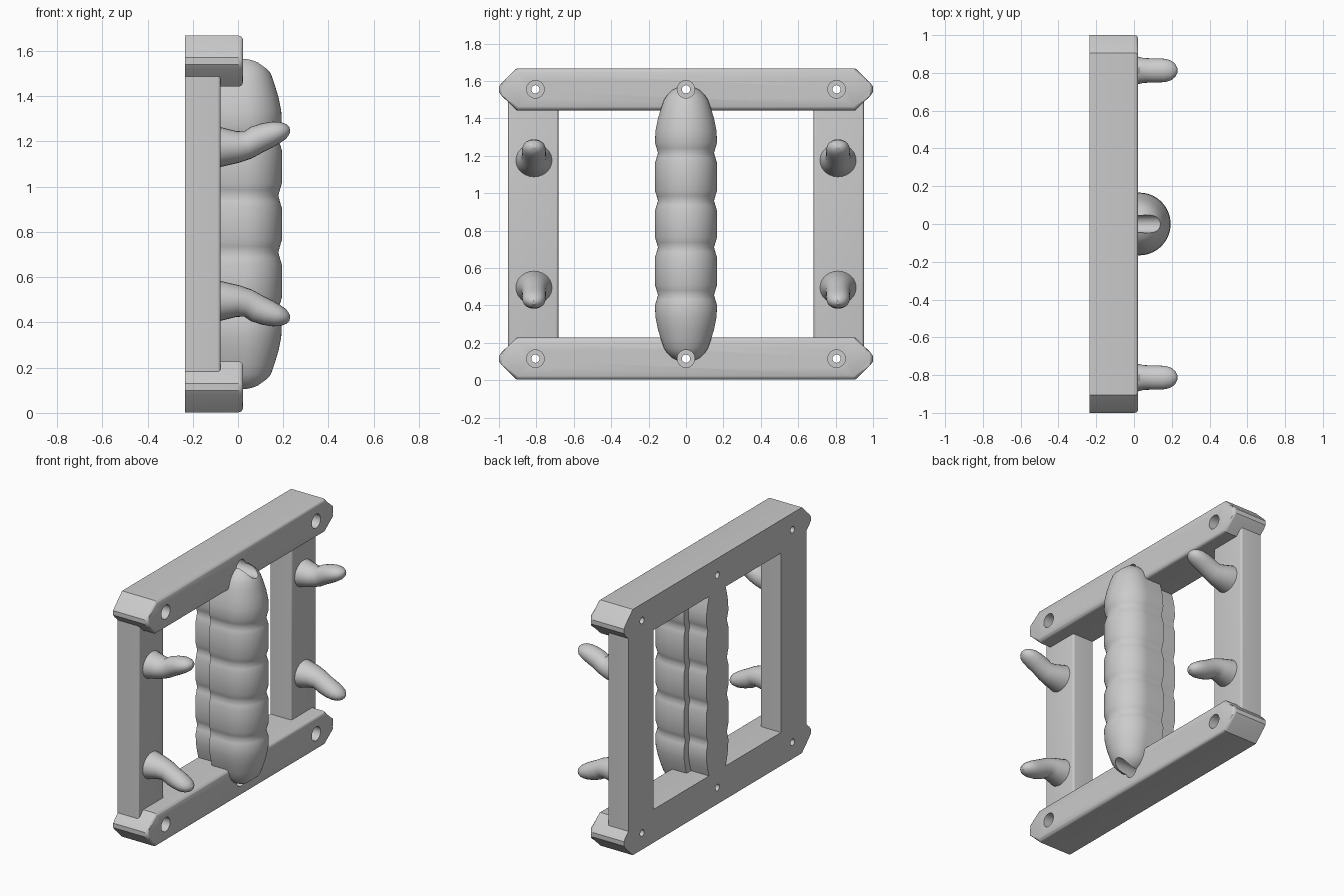
import bpy, bmesh, math
from mathutils import Vector

cube = bpy.data.objects.get("Cube")
if cube:
    bpy.data.objects.remove(cube, do_unlink=True)

grey = bpy.data.materials.new("mid_grey")
grey.use_nodes = True
grey.diffuse_color = (0.6, 0.6, 0.6, 1)
grey.node_tree.nodes["Principled BSDF"].inputs["Base Color"].default_value = (0.6, 0.6, 0.6, 1)

MID = 0.835      # mirror height
BACK = -0.235    # rear plane
ROW = 0.72       # bar centres above and below the mirror height
HOLE_Y = 0.805


def add_rings(bm, rings):
    """Skin a stack of equal-sized rings and cap both ends."""
    loops = [[bm.verts.new(p) for p in ring] for ring in rings]
    for a, b in zip(loops, loops[1:]):
        for i in range(len(a)):
            j = (i + 1) % len(a)
            bm.faces.new((a[i], a[j], b[j], b[i]))
    bm.faces.new(loops[0])
    bm.faces.new(loops[-1])


def finish(bm, name):
    bmesh.ops.recalc_face_normals(bm, faces=bm.faces)
    mesh = bpy.data.meshes.new(name)
    bm.to_mesh(mesh)
    bm.free()
    mesh.materials.append(grey)
    ob = bpy.data.objects.new(name, mesh)
    bpy.context.collection.objects.link(ob)
    return ob


def activate(ob):
    bpy.ops.object.select_all(action='DESELECT')
    ob.select_set(True)
    bpy.context.view_layer.objects.active = ob


def prism(name, outline, front, radius):
    """Extrude a (y, z) outline from the rear plane, rounding the front rim."""
    bm = bmesh.new()
    add_rings(bm, [[Vector((x, y, z)) for y, z in outline] for x in (BACK, front)])
    rim = [e for e in bm.edges if all(v.co.x > front - 0.001 for v in e.verts)]
    bmesh.ops.bevel(bm, geom=rim, offset=radius, segments=4, profile=0.5, affect='EDGES')
    return finish(bm, name)


def circle_x(x, y, z, r, n=32):
    return [Vector((x, y + r * math.cos(2 * math.pi * i / n),
                    z + r * math.sin(2 * math.pi * i / n))) for i in range(n)]


# Horizontal bars with pointed ends
bars = []
for side, label in ((1, "top_bar"), (-1, "bottom_bar")):
    c = MID + side * ROW
    half = [(0.905, -0.1125), (0.985, -0.035), (1, -0.015), (1, 0.015), (0.985, 0.035), (0.905, 0.1125)]
    outline = [(y, c + z) for y, z in half] + [(-y, c - z) for y, z in half]
    bars.append(prism(label, outline, 0.022, 0.02))

# Upright posts
posts = []
for side, label in ((1, "rear_post"), (-1, "front_post")):
    outline = [(side * y, MID + z) for y, z in ((0.682, -0.66), (0.952, -0.66), (0.952, 0.66), (0.682, 0.66))]
    posts.append(prism(label, outline, -0.077, 0.015))

# Ribbed grip: half profile of (height offset, radius), mirrored
half = [(0.07, 0.166), (0.1, 0.157), (0.125, 0.15), (0.15, 0.157), (0.18, 0.166),
        (0.325, 0.166), (0.355, 0.157), (0.38, 0.15), (0.405, 0.157), (0.435, 0.166),
        (0.5, 0.163), (0.56, 0.151), (0.62, 0.133), (0.665, 0.117), (0.69, 0.1),
        (0.715, 0.075), (0.73, 0.045)]
profile = [(-z, r) for z, r in reversed(half)] + half


def d_section(z, r, n=28):
    ring = [Vector((-0.1, r, z)), Vector((-0.1, -r, z))]
    for i in range(n + 1):
        a = -math.pi / 2 + math.pi * i / n
        ring.append(Vector((0.028 + r * math.cos(a), r * math.sin(a), z)))
    return ring


bm = bmesh.new()
add_rings(bm, [d_section(MID + z, r) for z, r in profile])
grip = finish(bm, "grip_front")

# Narrower ribbed core behind the grip
bm = bmesh.new()
add_rings(bm, [[Vector((x, s * (r - 0.048), MID + z)) for x, s in
                ((BACK, -1), (-0.09, -1), (-0.09, 1), (BACK, 1))]
               for z, r in profile if abs(z) < 0.65])
core = finish(bm, "grip_core")

# Counterbored screw holes through the bars and grip ends
bm = bmesh.new()
for z in (MID - ROW, MID + ROW):
    for y in (-HOLE_Y, 0, HOLE_Y):
        add_rings(bm, [circle_x(x, y, z, r) for x, r in
                       ((-0.3, 0.022), (-0.11, 0.022), (-0.11, 0.047), (0.4, 0.047))])
cutter = finish(bm, "hole_cutter")
cutter.hide_render = True
for ob in bars + [grip]:
    activate(ob)
    mod = ob.modifiers.new("holes", 'BOOLEAN')
    mod.operation = 'DIFFERENCE'
    mod.solver = 'EXACT'
    mod.object = cutter
    bpy.ops.object.modifier_apply(modifier=mod.name)
bpy.data.objects.remove(cutter, do_unlink=True)

# Curved hooks: (x, height offset, half width, half thickness, lean)
path = [(-0.1, 0.34, 0.1, 0.092, 0), (-0.077, 0.34, 0.097, 0.088, 0),
        (0.0, 0.341, 0.078, 0.07, 0.1), (0.045, 0.35, 0.067, 0.062, 0.3),
        (0.085, 0.374, 0.064, 0.062, 0.45), (0.13, 0.392, 0.064, 0.058, 0.4),
        (0.17, 0.405, 0.061, 0.05, 0.3), (0.2, 0.412, 0.05, 0.039, 0.25),
        (0.218, 0.416, 0.034, 0.026, 0.2), (0.229, 0.418, 0.012, 0.01, 0.2)]
hooks = []
for up, v in ((1, "upper"), (-1, "lower")):
    for side, h in ((1, "rear"), (-1, "front")):
        bm = bmesh.new()
        rings = []
        for x, z, w, t, lean in path:
            ring = []
            for i in range(24):
                a = 2 * math.pi * i / 24
                s = t * math.sin(a)
                ring.append(Vector((x - s * math.sin(lean), side * 0.813 + w * math.cos(a),
                                    MID + up * (z + s * math.cos(lean)))))
            rings.append(ring)
        add_rings(bm, rings)
        hooks.append(finish(bm, f"{v}_{h}_hook"))

# Smooth shading with crisp corners
for ob in bars + posts + hooks + [grip, core]:
    activate(ob)
    bpy.ops.object.shade_smooth_by_angle(angle=math.radians(32))
